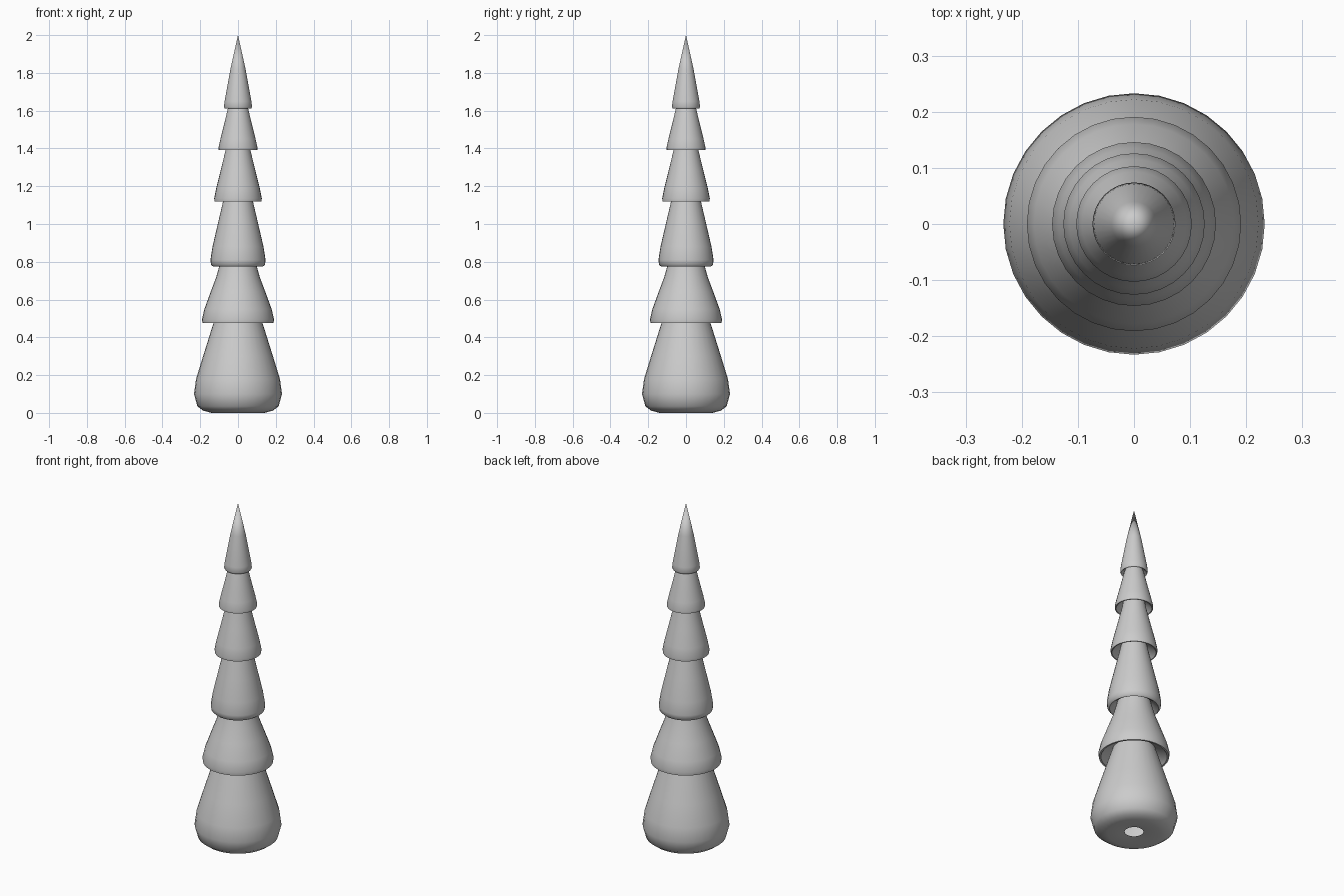
import bpy, bmesh
from math import cos, sin, pi, radians

SIDES = 32


def lathe(name, profile):
    """Spin (radius, height) points around z; radius 0 makes an apex."""
    bm = bmesh.new()
    rings = []
    for r, z in profile:
        if r == 0:
            rings.append([bm.verts.new((0, 0, z))] * SIDES)
        else:
            rings.append([bm.verts.new((r * cos(2 * pi * i / SIDES),
                                        r * sin(2 * pi * i / SIDES), z))
                          for i in range(SIDES)])
    for low, high in zip(rings, rings[1:]):
        for i in range(SIDES):
            j = (i + 1) % SIDES
            quad = [low[i], low[j], high[j], high[i]]
            bm.faces.new(list(dict.fromkeys(quad)))
    mesh = bpy.data.meshes.new(name)
    bm.to_mesh(mesh)
    bm.free()
    obj = bpy.data.objects.new(name, mesh)
    bpy.context.collection.objects.link(obj)
    bpy.ops.object.select_all(action='DESELECT')
    obj.select_set(True)
    bpy.context.view_layer.objects.active = obj
    bpy.ops.object.shade_smooth_by_angle(angle=radians(50))


# Rounded base with a small opening underneath
lathe("base_tier", [(0.05, 0.012), (0.14, 0.0), (0.185, 0.012), (0.215, 0.035),
                    (0.233, 0.10), (0.222, 0.18), (0.185, 0.30),
                    (0.13, 0.475), (0.115, 0.52)])

# Flared tiers, each with an undercut lip that meets the tier below
lathe("second_tier", [(0.115, 0.52), (0.165, 0.495), (0.178, 0.475), (0.188, 0.475),
                      (0.191, 0.495), (0.178, 0.55), (0.145, 0.64),
                      (0.115, 0.72), (0.101, 0.77), (0.09, 0.81)])
lathe("third_tier", [(0.09, 0.81), (0.115, 0.785), (0.132, 0.775), (0.143, 0.785),
                     (0.146, 0.81), (0.135, 0.88), (0.107, 1.0),
                     (0.079, 1.12), (0.07, 1.16)])
lathe("fourth_tier", [(0.07, 1.16), (0.108, 1.135), (0.118, 1.12), (0.124, 1.12),
                      (0.126, 1.135), (0.115, 1.19), (0.09, 1.29),
                      (0.066, 1.39), (0.058, 1.43)])
lathe("fifth_tier", [(0.058, 1.43), (0.088, 1.405), (0.096, 1.393), (0.102, 1.393),
                     (0.103, 1.405), (0.093, 1.45), (0.073, 1.53),
                     (0.054, 1.61), (0.045, 1.64)])

# Pointed crown
lathe("crown", [(0.045, 1.64), (0.06, 1.618), (0.07, 1.612), (0.074, 1.62),
                (0.071, 1.65), (0.04, 1.82), (0, 2.0)])
